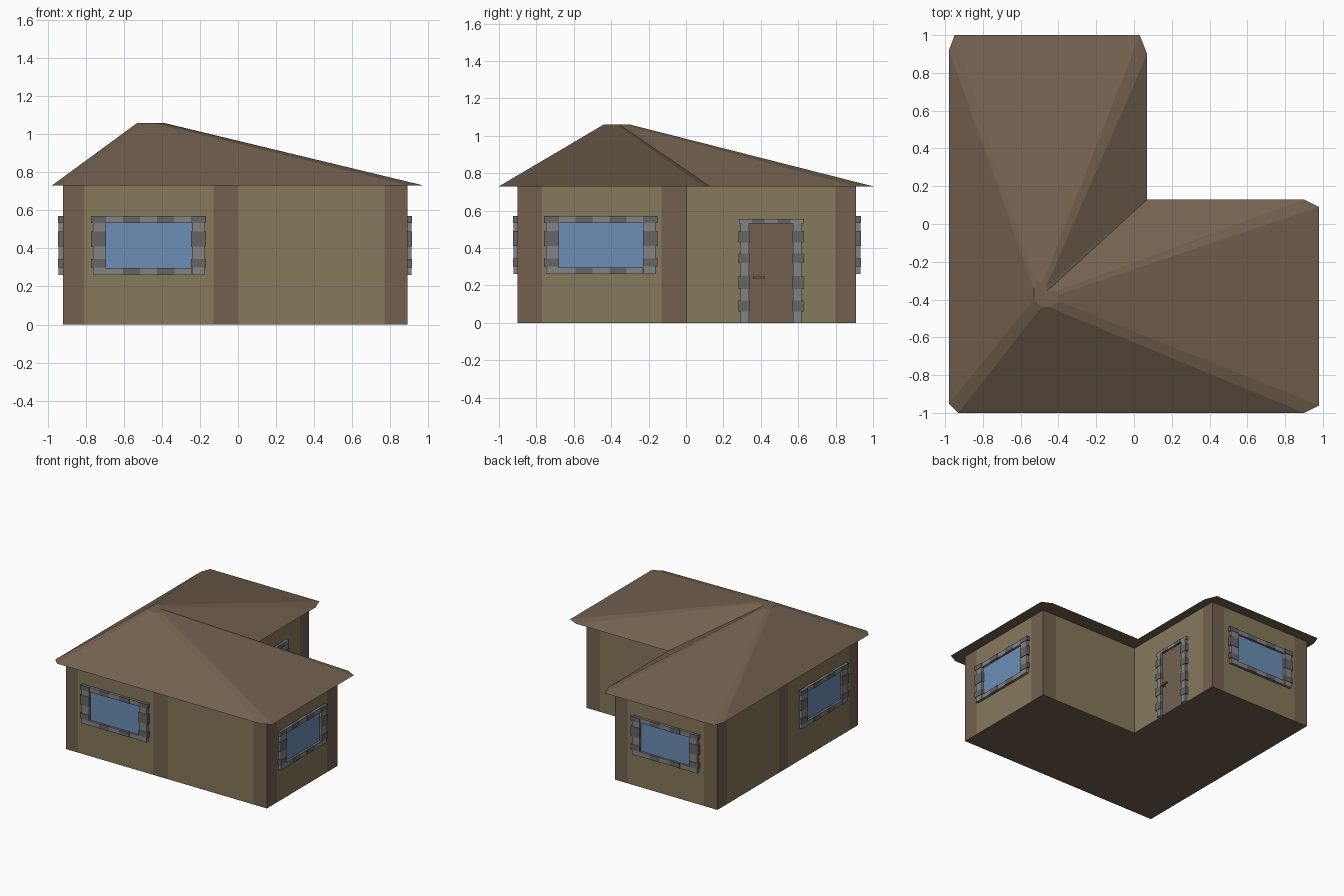
import bpy, bmesh
from math import radians
from mathutils import Matrix, Vector

if "Cube" in bpy.data.objects:
    bpy.data.objects.remove(bpy.data.objects["Cube"])


def material(name, rgb):
    m = bpy.data.materials.new(name)
    m.diffuse_color = (*rgb, 1)
    m.use_nodes = True
    m.node_tree.nodes["Principled BSDF"].inputs["Base Color"].default_value = m.diffuse_color
    return m


TAN = material("tan_plaster", (0.24, 0.19, 0.105))
BROWN = material("brown", (0.17, 0.12, 0.078))
BLUE = material("glass_blue", (0.15, 0.27, 0.46))
LIGHT = material("light_stone", (0.23, 0.23, 0.23))
DARK = material("dark_stone", (0.13, 0.13, 0.13))


def finish(name, bm, mats, matrix=None):
    bmesh.ops.recalc_face_normals(bm, faces=bm.faces)
    me = bpy.data.meshes.new(name)
    bm.to_mesh(me)
    bm.free()
    for m in mats:
        me.materials.append(m)
    ob = bpy.data.objects.new(name, me)
    if matrix:
        ob.matrix_world = matrix
    bpy.context.collection.objects.link(ob)
    return ob


def box(bm, x0, x1, y0, y1, z0, z1, mat=0):
    m = Matrix.Translation(((x0 + x1) / 2, (y0 + y1) / 2, (z0 + z1) / 2)) \
        @ Matrix.Diagonal((x1 - x0, y1 - y0, z1 - z0, 1))
    r = bmesh.ops.create_cube(bm, size=1, matrix=m)
    for f in {f for v in r["verts"] for f in v.link_faces}:
        f.material_index = mat


# L-shaped walls: outline points, each with the colour of the panel that follows
W, E, S, N, Z = -0.92, 0.89, -0.90, 0.91, 0.73
outline = [
    (W, S, 1), (-0.81, S, 0), (-0.13, S, 1), (0, S, 0), (0.77, S, 1),
    (E, S, 1), (E, -0.77, 0), (E, -0.13, 1),
    (E, 0.005, 1), (0.77, 0.005, 0),
    (0, 0.005, 0), (0, 0.80, 1),
    (0, N, 1), (-0.11, N, 0), (-0.80, N, 1),
    (W, N, 1), (W, 0.79, 0), (W, 0.12, 1), (W, 0, 0), (W, -0.79, 1),
]
bm = bmesh.new()
lo = [bm.verts.new((x, y, 0)) for x, y, _ in outline]
hi = [bm.verts.new((x, y, Z)) for x, y, _ in outline]
for i, p in enumerate(outline):
    j = (i + 1) % len(outline)
    bm.faces.new((lo[i], lo[j], hi[j], hi[i])).material_index = p[2]
bm.faces.new(lo[::-1]).material_index = 1
finish("walls", bm, [TAN, BROWN])

# Roof: eaves outline lofted to a small flat peak
eaves = [(-0.98, -0.95), (-0.93, -1), (0.90, -1), (0.98, -0.96), (0.98, 0.09), (0.90, 0.13),
         (0.07, 0.13), (0.07, 0.90), (0.03, 1), (-0.95, 1), (-0.98, 0.92)]
peak = [(-0.53, -0.40), (-0.49, -0.44), (-0.45, -0.44), (-0.40, -0.41), (-0.39, -0.37), (-0.41, -0.355),
        (-0.46, -0.355), (-0.465, -0.33), (-0.48, -0.30), (-0.52, -0.30), (-0.53, -0.34)]
bm = bmesh.new()
lo = [bm.verts.new((x, y, Z)) for x, y in eaves]
hi = [bm.verts.new((x, y, 1.06)) for x, y in peak]
for i in range(len(eaves)):
    j = (i + 1) % len(eaves)
    bm.faces.new((lo[i], lo[j], hi[j], hi[i]))
bm.faces.new(lo[::-1])
bm.faces.new(hi)
bmesh.ops.triangulate(bm, faces=bm.faces)
finish("roof", bm, [BROWN])


def stone_column(bm, sign, inner, outer, cuts):
    # stacked stones, alternating in width and shade
    for i, (a, b) in enumerate(zip(cuts, cuts[1:])):
        o = outer + (0.006 if i % 2 else -0.004)
        n = inner - (0.003 if i % 2 else 0)
        x0, x1 = sorted((sign * n, sign * o))
        box(bm, x0, x1, -0.023 - 0.003 * (i % 2), 0.005, a, b, i % 2)


def stone_row(bm, half, z0, z1, count):
    w = 2 * half / count
    for i in range(count):
        box(bm, -half + i * w, -half + (i + 1) * w, -0.02 - 0.003 * (i % 2), 0.005, z0, z1, i % 2)


def place(x, y, angle):
    return Matrix.Translation((x, y, 0)) @ Matrix.Rotation(radians(angle), 4, 'Z')


# Windows with stone surrounds, one per outer wall
for side, x, y, angle in [("front", -0.47, S, 0), ("right", E, -0.455, 90),
                          ("back", -0.46, N, 180), ("left", W, -0.44, -90)]:
    m = place(x, y, angle)
    bm = bmesh.new()
    for s in (-1, 1):
        stone_column(bm, s, 0.227, 0.297, [0.26, 0.30, 0.345, 0.41, 0.49, 0.535, 0.57])
    for z0, z1 in ((0.26, 0.297), (0.533, 0.57)):
        stone_row(bm, 0.226, z0, z1, 5)
    finish(side + "_window_surround", bm, [LIGHT, DARK], m)
    bm = bmesh.new()
    box(bm, -0.228, 0.228, -0.004, 0.004, 0.295, 0.535)
    finish(side + "_window_glass", bm, [BLUE], m)

# Door in the inner wall of the back wing
m = place(0, 0.455, 90)
bm = bmesh.new()
for s in (-1, 1):
    stone_column(bm, s, 0.117, 0.167, [0, 0.06, 0.12, 0.18, 0.25, 0.32, 0.37, 0.43, 0.49, 0.53])
stone_row(bm, 0.172, 0.53, 0.556, 5)
finish("door_surround", bm, [LIGHT, DARK], m)
bm = bmesh.new()
box(bm, -0.117, 0.117, -0.006, 0.004, 0, 0.53)
finish("door", bm, [BROWN], m)
bm = bmesh.new()
box(bm, -0.097, -0.033, -0.04, -0.028, 0.235, 0.25)
box(bm, -0.095, -0.083, -0.03, 0, 0.236, 0.249)
finish("door_handle", bm, [BROWN], m)
